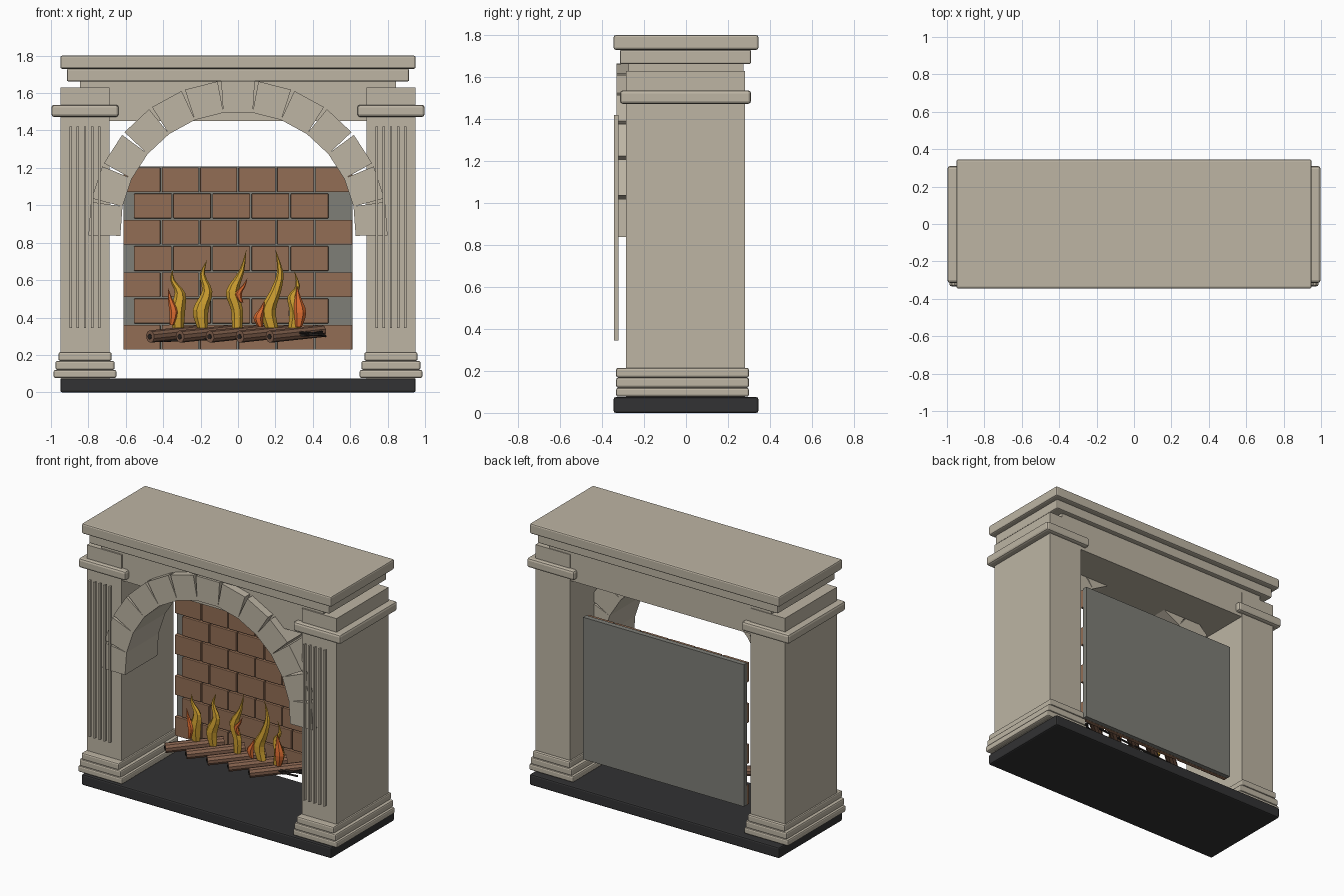
import bpy, bmesh, math
from mathutils import Vector, Matrix

if "Cube" in bpy.data.objects:
    bpy.data.objects.remove(bpy.data.objects["Cube"])


def material(name, rgb):
    m = bpy.data.materials.new(name)
    m.diffuse_color = (*rgb, 1)
    m.use_nodes = True
    m.node_tree.nodes["Principled BSDF"].inputs["Base Color"].default_value = m.diffuse_color
    return m


STONE = material("warm stone", (0.51, 0.46, 0.37))
SLATE = material("black slate", (0.032, 0.032, 0.033))
BRICK = material("brown brick", (0.29, 0.155, 0.09))
BOARD = material("grey mortar", (0.21, 0.21, 0.185))
WOOD = material("log wood", (0.23, 0.12, 0.075))
IRON = material("dark iron", (0.025, 0.02, 0.018))
YELLOW = material("flame yellow", (0.62, 0.35, 0.03))
ORANGE = material("flame orange", (0.72, 0.15, 0.03))


def finish(name, bm, mat, bevel=0):
    bmesh.ops.recalc_face_normals(bm, faces=bm.faces)
    me = bpy.data.meshes.new(name)
    bm.to_mesh(me)
    bm.free()
    me.materials.append(mat)
    ob = bpy.data.objects.new(name, me)
    bpy.context.collection.objects.link(ob)
    if bevel:
        b = ob.modifiers.new("rounded edges", 'BEVEL')
        b.width = bevel
        b.segments = 2
    return ob


def add_box(bm, x0, x1, y0, y1, z0, z1):
    mat = Matrix.Translation(((x0 + x1) / 2, (y0 + y1) / 2, (z0 + z1) / 2))
    mat = mat @ Matrix.Diagonal((x1 - x0, y1 - y0, z1 - z0, 1))
    bmesh.ops.create_cube(bm, size=1, matrix=mat)


def box(name, mat, bounds, bevel=0):
    bm = bmesh.new()
    add_box(bm, *bounds)
    return finish(name, bm, mat, bevel)


def rod(name, mat, a, b, r, sides):
    a, b = Vector(a), Vector(b)
    d = b - a
    bm = bmesh.new()
    m = Matrix.Translation((a + b) / 2) @ d.to_track_quat('Z', 'Y').to_matrix().to_4x4()
    bmesh.ops.create_cone(bm, cap_ends=True, segments=sides, radius1=r, radius2=r,
                          depth=d.length, matrix=m)
    return finish(name, bm, mat)


# hearth slab, lintel and mantel shelf
box("hearth_slab", SLATE, (-.95, .95, -.345, .345, 0, .075), .01)
box("lintel", STONE, (-.845, .845, -.275, .275, 1.45, 1.665))
box("mantel_moulding", STONE, (-.915, .915, -.315, .31, 1.662, 1.73), .008)
box("mantel_shelf", STONE, (-.95, .95, -.345, .345, 1.73, 1.8), .01)

# columns with stepped plinths, capitals and front reeds
for side, s in (("left", -1), ("right", 1)):
    def slab(part, half, y0, y1, z0, z1, bevel=0):
        c = s * .818
        box(f"{side}_{part}", STONE, (c - half, c + half, y0, y1, z0, z1), bevel)
    slab("column_shaft", .132, -.285, .28, .075, 1.63)
    slab("plinth_bottom", .168, -.333, .3, .077, .12, .01)
    slab("plinth_middle", .158, -.333, .3, .12, .168, .01)
    slab("plinth_top", .142, -.333, .3, .168, .215, .01)
    slab("capital", .18, -.315, .31, 1.472, 1.537, .015)
    bm = bmesh.new()
    for i in range(-2, 3):
        c = s * .818 + i * .0385
        add_box(bm, c - .0065, c + .0065, -.343, -.322, .345, 1.42)
    finish(f"{side}_reeds", bm, STONE)

# arch of thirteen tapered stones
STONES, CENTRE_Z = 13, .87
for i in range(STONES):
    ang = math.radians(90 + (i - 6) * 14.3)
    radial = Vector((math.cos(ang), 0, math.sin(ang)))
    tangent = Vector((-math.sin(ang), 0, math.cos(ang)))
    bm = bmesh.new()
    rings = []
    for y in (-.33, .02):
        base = Vector((0, y, CENTRE_Z))
        rings.append([bm.verts.new(base + radial * r + tangent * t)
                      for r, t in ((.625, -.079), (.795, -.09), (.795, .09), (.625, .079))])
    for r in rings:
        bm.faces.new(r)
    for k in range(4):
        n = (k + 1) % 4
        bm.faces.new((rings[0][k], rings[0][n], rings[1][n], rings[1][k]))
    finish(f"arch_stone_{i + 1}", bm, STONE)

# fireback with staggered brick courses
box("fireback_board", BOARD, (-.612, .612, .21, .245, .23, 1.207))
bm = bmesh.new()
for row in range(7):
    z = .228 + row * .1405
    start, pitch, count = (-.617, .2055, 6) if row % 2 == 0 else (-.56, .2095, 5)
    for k in range(count):
        x = start + k * pitch
        add_box(bm, x + .004, x + pitch - .004, .185, .215, z, z + .132)
finish("fireback_bricks", bm, BRICK, .004)

# slanted logs
for i in range(5):
    x = -.47 + i * .16
    rod(f"log_{i + 1}", WOOD, (x, -.12, .298), (x + .28, .12, .328), .033, 10)
    rod(f"log_core_{i + 1}", IRON, (x - .0035, -.123, .2976), (x + .01, -.108, .299), .014, 8)

# thin grate bars under the logs
for i, y in enumerate((-.04, .05)):
    rod(f"grate_bar_{i + 1}", IRON, (-.42, y, .275), (.46, y + .03, .31), .007, 6)
for i in range(3):
    rod(f"grate_twig_{i + 1}", IRON, (.30 + i * .03, -.03, .33 - i * .012),
        (.47 - i * .01, .06, .30 + i * .012), .006, 6)


def flame(name, mat, y, path):
    """Loft a pointed, faceted tongue along (x, z, half width) points."""
    bm = bmesh.new()
    pts = []
    for i in range(len(path) - 1):
        p0 = path[max(i - 1, 0)]
        p1, p2 = path[i], path[i + 1]
        p3 = path[min(i + 2, len(path) - 1)]
        for t in (0, 1 / 3, 2 / 3):
            pts.append([.5 * (2 * b + (c - a) * t + (2 * a - 5 * b + 4 * c - d) * t * t
                              + (3 * b - a - 3 * c + d) * t ** 3)
                        for a, b, c, d in zip(p0, p1, p2, p3)])
    rings = [[bm.verts.new((x + w * math.cos(k * math.pi / 3),
                            y + .75 * w * math.sin(k * math.pi / 3), z))
              for k in range(6)] for x, z, w in pts]
    tip = bm.verts.new((path[-1][0], y, path[-1][1]))
    bm.faces.new(rings[0])
    for a, b in zip(rings, rings[1:]):
        for k in range(6):
            n = (k + 1) % 6
            bm.faces.new((a[k], a[n], b[n], b[k]))
    for k in range(6):
        bm.faces.new((rings[-1][k], rings[-1][(k + 1) % 6], tip))
    finish(name, bm, mat)


# tall yellow tongues
TALL = [
    [(-.32, .345, .03), (-.325, .43, .042), (-.31, .53, .028), (-.35, .60, .012), (-.35, .66, 0)],
    [(-.19, .345, .028), (-.20, .44, .042), (-.165, .54, .028), (-.19, .63, .014), (-.165, .71, 0)],
    [(-.005, .345, .028), (-.005, .44, .032), (-.03, .54, .035), (.02, .65, .014), (.045, .765, 0)],
    [(.18, .345, .035), (.16, .44, .042), (.20, .54, .03), (.225, .64, .017), (.20, .765, 0)],
    [(.30, .345, .032), (.315, .43, .04), (.29, .51, .025), (.32, .57, .012), (.30, .65, 0)],
]
for i, path in enumerate(TALL):
    flame(f"flame_{i + 1}", YELLOW, 0, path)

# small orange tongues: x, base, top, lean, half width
for i, (x, z0, z1, lean, w) in enumerate([(-.355, .36, .56, -.02, .024), (.02, .48, .61, .03, .018),
                                          (.12, .35, .49, .02, .026), (.325, .35, .57, -.01, .034)]):
    h = z1 - z0
    flame(f"small_flame_{i + 1}", ORANGE, -.022,
          [(x, z0, w * .5), (x - lean * .6, z0 + h * .35, w), (x + lean * .4, z0 + h * .7, w * .5),
           (x + lean, z1, 0)])
